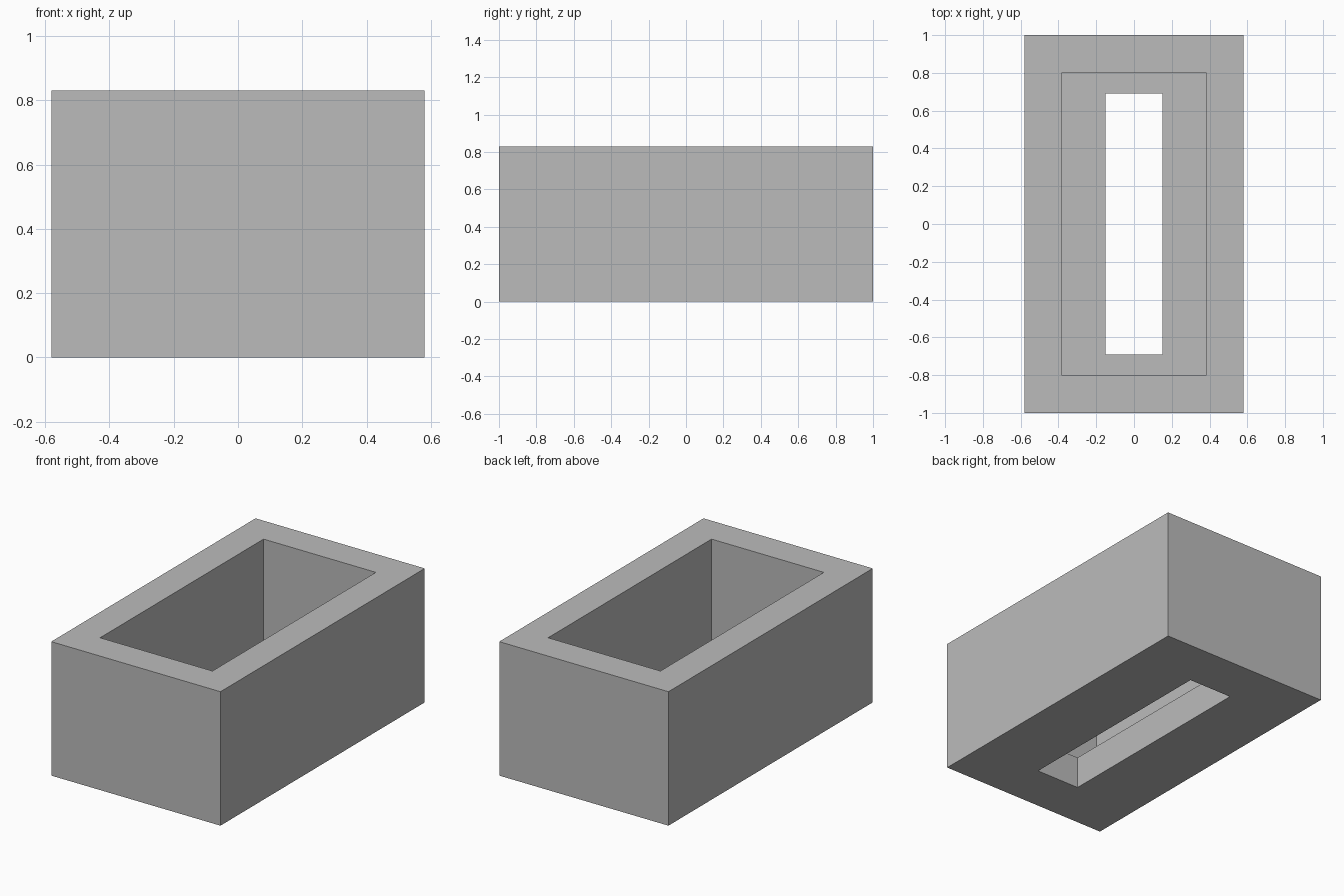
import bpy
import bmesh

cube = bpy.data.objects.get("Cube")
if cube:
    bpy.data.objects.remove(cube, do_unlink=True)

HEIGHT, FLOOR = 0.83, 0.20
OUTER = (0.58, 1.0)
CAVITY = (0.385, 0.80)
SLOT = (0.15, 0.69)

# Plain grey material
grey = bpy.data.materials.new("grey")
grey.use_nodes = True
colour = (0.5, 0.5, 0.5, 1.0)
grey.diffuse_color = colour
grey.node_tree.nodes["Principled BSDF"].inputs["Base Color"].default_value = colour

bm = bmesh.new()


def ring(half, z):
    """Rectangular loop of vertices at height z."""
    hx, hy = half
    return [bm.verts.new((sx * hx, sy * hy, z))
            for sx, sy in ((-1, -1), (1, -1), (1, 1), (-1, 1))]


# Section loops: outside wall, rim, cavity wall, ledge, slot wall, underside
section = [(OUTER, 0), (OUTER, HEIGHT), (CAVITY, HEIGHT),
           (CAVITY, FLOOR), (SLOT, FLOOR), (SLOT, 0)]
rings = [ring(half, z) for half, z in section]
for a, b in zip(rings, rings[1:] + rings[:1]):
    for i in range(4):
        j = (i + 1) % 4
        bm.faces.new((a[i], a[j], b[j], b[i]))
bmesh.ops.recalc_face_normals(bm, faces=bm.faces)

# Open box with a slotted floor
mesh = bpy.data.meshes.new("slotted_box")
bm.to_mesh(mesh)
bm.free()
mesh.materials.append(grey)
box = bpy.data.objects.new("slotted_box", mesh)
bpy.context.collection.objects.link(box)
